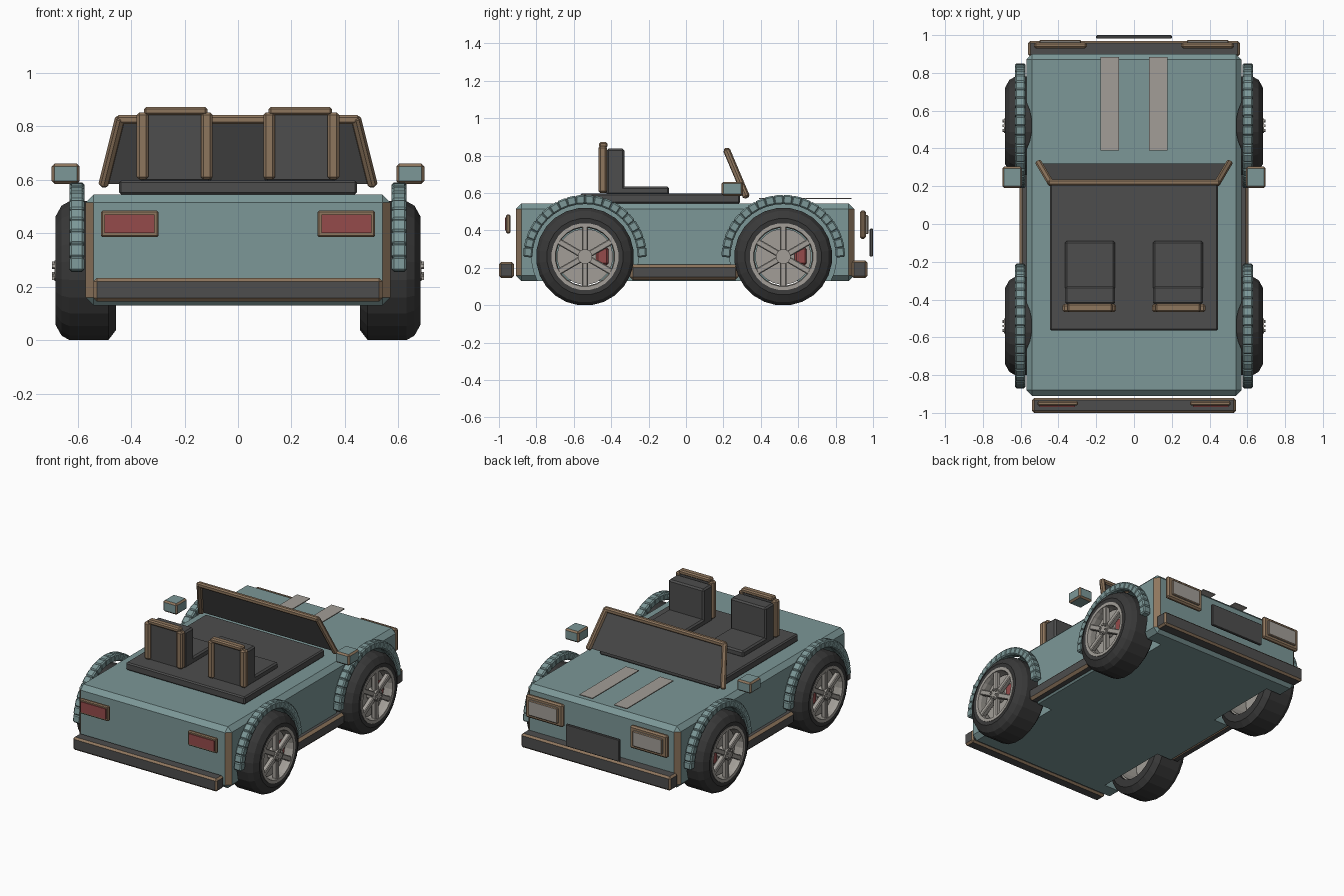
import bpy, bmesh, math
from mathutils import Vector, Matrix

cube = bpy.data.objects.get("Cube")
if cube:
    bpy.data.objects.remove(cube, do_unlink=True)


def material(name, *rgb):
    m = bpy.data.materials.new(name)
    m.use_nodes = True
    m.diffuse_color = (*rgb, 1)
    m.node_tree.nodes["Principled BSDF"].inputs["Base Color"].default_value = (*rgb, 1)
    return m


TEAL = material("teal paint", 0.20, 0.31, 0.31)
TAN = material("tan trim", 0.27, 0.18, 0.11)
DARK = material("dark grey", 0.075, 0.075, 0.075)
RUBBER = material("tyre rubber", 0.04, 0.04, 0.04)
SILVER = material("warm silver", 0.36, 0.34, 0.31)
RED = material("dull red", 0.30, 0.07, 0.07)


def finish(name, bm, *mats):
    bmesh.ops.recalc_face_normals(bm, faces=bm.faces[:])
    me = bpy.data.meshes.new(name)
    bm.to_mesh(me)
    bm.free()
    for m in mats:
        me.materials.append(m)
    ob = bpy.data.objects.new(name, me)
    bpy.context.collection.objects.link(ob)
    return ob


def box(name, lo, hi, mat, edge=None, bevel=0.0, matrix=None):
    """Box between two corners, with bevelled edges in a second colour."""
    lo, hi = Vector(lo), Vector(hi)
    bm = bmesh.new()
    bmesh.ops.create_cube(bm, size=1)
    for v in bm.verts:
        v.co = (lo + hi) / 2 + v.co * (hi - lo)
    if bevel:
        bmesh.ops.bevel(bm, geom=bm.edges[:], offset=bevel, segments=1,
                        affect='EDGES', material=1)
    if matrix:
        bm.transform(matrix)
    return finish(name, bm, mat, edge or mat)


def side_box(name, s, x, y, z, mat, edge=None, bevel=0.0):
    """Box given by ranges, on the side of the car chosen by s."""
    a, b = sorted((s * x[0], s * x[1]))
    return box(name, (a, y[0], z[0]), (b, y[1], z[1]), mat, edge, bevel)


def beam(name, p, q, size, mat):
    p, q = Vector(p), Vector(q)
    d = q - p
    m = Matrix.Translation((p + q) / 2) @ d.to_track_quat('Z', 'Y').to_matrix().to_4x4()
    h = Vector((size / 2, size / 2, d.length / 2))
    return box(name, -h, h, mat, mat, size * 0.25, m)


def lathe(name, profile, mat, centre, s, steps=24):
    """Closed (x, radius) profile turned about the axle."""
    bm = bmesh.new()
    rings = []
    for i in range(steps):
        a = math.tau * (i + 0.5) / steps
        rings.append([bm.verts.new((s * x, centre[0] + r * math.cos(a),
                                    centre[1] + r * math.sin(a))) for x, r in profile])
    n = len(profile)
    for i in range(steps):
        p, q = rings[i], rings[(i + 1) % steps]
        for j in range(n):
            k = (j + 1) % n
            bm.faces.new((p[j], q[j], q[k], p[k]))
    bmesh.ops.remove_doubles(bm, verts=bm.verts[:], dist=0.0005)
    return finish(name, bm, mat)


def disc(name, x0, x1, r, mat, centre, s, steps=24):
    return lathe(name, [(x0, 0), (x0, r), (x1, r), (x1, 0)], mat, centre, s, steps)


AXLES = {"rear": (-0.54, 0.26), "front": (0.52, 0.26)}

# Body tub with tan corner edges and wheel wells
body = box("body", (-0.57, -0.91, 0.13), (0.57, 0.9, 0.545), TEAL, TAN, 0.03)
for f in body.data.polygons:
    corner = abs(f.normal.x) > 0.3 and abs(f.normal.y) > 0.3 and abs(f.normal.z) < 0.3
    f.material_index = 1 if corner else 0
bpy.context.view_layer.objects.active = body
for s in (-1, 1):
    for where, c in AXLES.items():
        well = disc("wheel_well", 0.43, 0.75, 0.285, TEAL, c, s, 32)
        mod = body.modifiers.new("well", 'BOOLEAN')
        mod.operation = 'DIFFERENCE'
        mod.solver = 'EXACT'
        mod.object = well
        bpy.ops.object.modifier_apply(modifier=mod.name)
        bpy.data.objects.remove(well, do_unlink=True)

# Bumpers, number plate panel and cabin floor
box("rear_bumper", (-0.54, -1.0, 0.145), (0.54, -0.92, 0.232), DARK, TAN, 0.012)
box("front_bumper", (-0.56, 0.885, 0.145), (0.56, 0.97, 0.24), DARK, TAN, 0.012)
box("front_plate", (-0.2, 0.982, 0.26), (0.2, 1.0, 0.41), DARK, DARK, 0.004)
box("cabin_floor", (-0.445, -0.565, 0.545), (0.445, 0.29, 0.597), DARK, DARK, 0.008)

# Windscreen: slanted pane with tan frame
low, top = (0.51, 0.32, 0.585), (0.44, 0.22, 0.825)
bm = bmesh.new()
corners = [(-low[0], *low[1:]), low, top, (-top[0], *top[1:])]
bm.faces.new([bm.verts.new(c) for c in corners])
bmesh.ops.solidify(bm, geom=bm.faces[:], thickness=0.008)
finish("windscreen_pane", bm, DARK)
beam("windscreen_top_rail", (-0.455, 0.22, 0.825), (0.455, 0.22, 0.825), 0.033, TAN)

for s in (-1, 1):
    side = "left" if s > 0 else "right"
    beam(f"{side}_windscreen_post", (s * 0.505, 0.325, 0.575), (s * 0.44, 0.215, 0.835), 0.034, TAN)

    # Seats with tan back frame
    side_box(f"{side}_seat_cushion", s, (0.1, 0.365), (-0.37, -0.09), (0.59, 0.635), DARK, DARK, 0.01)
    side_box(f"{side}_seat_back", s, (0.1, 0.365), (-0.425, -0.33), (0.59, 0.837), DARK, DARK, 0.01)
    side_box(f"{side}_seat_rear_panel", s, (0.12, 0.35), (-0.45, -0.425), (0.6, 0.85), DARK)
    side_box(f"{side}_seat_top_rail", s, (0.115, 0.352), (-0.465, -0.42), (0.842, 0.872), TAN, TAN, 0.008)
    for x in (0.095, 0.335):
        side_box(f"{side}_seat_post", s, (x, x + 0.044), (-0.467, -0.423), (0.6, 0.852), TAN, TAN, 0.01)

    # Mirrors, sills and bonnet stripes
    side_box(f"{side}_mirror", s, (0.592, 0.697), (0.19, 0.305), (0.585, 0.66), TEAL, TAN, 0.01)
    side_box(f"{side}_sill", s, (0.54, 0.607), (-0.3, 0.28), (0.135, 0.218), DARK, TAN, 0.016)
    side_box(f"{side}_bonnet_stripe", s, (0.08, 0.178), (0.39, 0.885), (0.568, 0.574), SILVER)

    # Tail lights and headlights in tan surrounds
    side_box(f"{side}_tail_light_frame", s, (0.297, 0.512), (-0.962, -0.938), (0.385, 0.485), TAN, TAN, 0.006)
    side_box(f"{side}_tail_light", s, (0.312, 0.5), (-0.968, -0.959), (0.4, 0.47), RED)
    side_box(f"{side}_headlight_frame", s, (0.25, 0.53), (0.93, 0.962), (0.355, 0.508), TAN, TAN, 0.01)
    side_box(f"{side}_headlight", s, (0.28, 0.5), (0.957, 0.975), (0.38, 0.483), SILVER, TAN, 0.005)

    for where, c in AXLES.items():
        tag = f"{where}_{side}"
        # Tyre, rim and brake
        lathe(f"{tag}_tyre", [(0.457, 0.175), (0.457, 0.225), (0.485, 0.262), (0.63, 0.262),
                              (0.66, 0.245), (0.682, 0.205), (0.678, 0.178)], RUBBER, c, s)
        lathe(f"{tag}_rim", [(0.48, 0.165), (0.48, 0.18), (0.682, 0.18), (0.682, 0.16),
                             (0.66, 0.155)], SILVER, c, s)
        disc(f"{tag}_brake_disc", 0.6, 0.625, 0.15, SILVER, c, s)
        disc(f"{tag}_hub", 0.6, 0.687, 0.04, SILVER, c, s, 12)
        side_box(f"{tag}_brake_caliper", s, (0.595, 0.645), (c[0] + 0.06, c[0] + 0.125),
                 (0.215, 0.31), RED, RED, 0.01)
        hub = Matrix.Translation((0, *c))
        for i in range(6):
            turn = hub @ Matrix.Rotation(math.tau * i / 6, 4, 'X')
            xs = sorted((s * 0.645, s * 0.678))
            box(f"{tag}_spoke", (xs[0], -0.017, 0.03), (xs[1], 0.017, 0.168),
                SILVER, SILVER, 0.005, turn)
            xs = sorted((s * 0.68, s * 0.695))
            box(f"{tag}_wheel_nut", (xs[0], -0.006, 0.022), (xs[1], 0.006, 0.034),
                SILVER, None, 0, turn)
        # Fender arch built from a row of blocks
        blocks = 20
        xs = sorted((s * 0.575, s * 0.63))
        for i in range(blocks):
            turn = hub @ Matrix.Rotation(math.pi * ((i + 0.5) / blocks - 0.5), 4, 'X')
            box(f"{tag}_fender_block", (xs[0], -0.027, 0.28), (xs[1], 0.027, 0.33),
                TEAL, TEAL, 0.008, turn)
